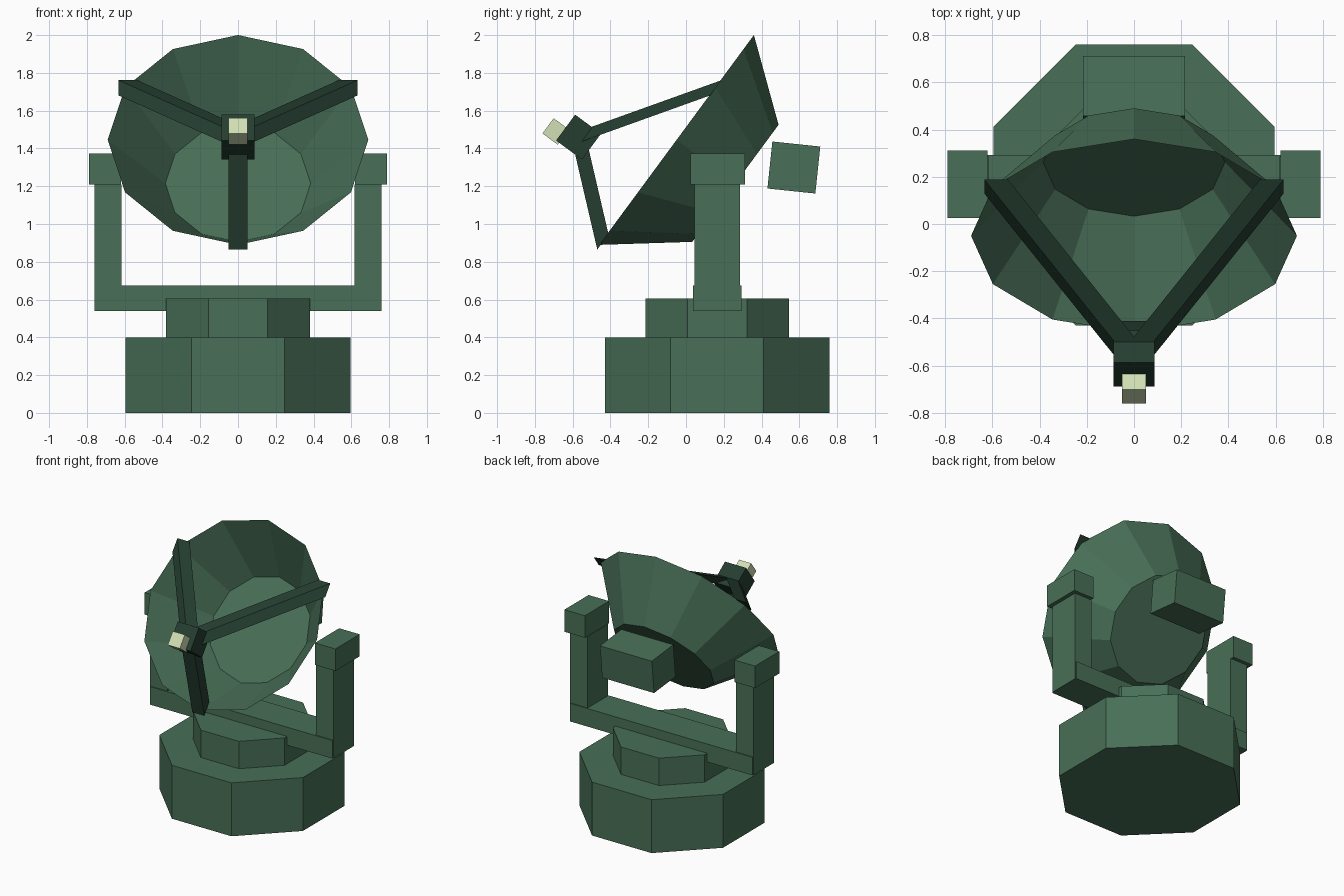
import bpy
import bmesh
import math
from mathutils import Matrix, Vector

default = bpy.data.objects.get("Cube")
if default:
    bpy.data.objects.remove(default, do_unlink=True)


def material(name, rgb):
    mat = bpy.data.materials.new(name)
    mat.use_nodes = True
    mat.diffuse_color = (*rgb, 1)
    mat.node_tree.nodes["Principled BSDF"].inputs["Base Color"].default_value = (*rgb, 1)
    return mat


GREEN = material("army green", (0.065, 0.159, 0.095))
DARK = material("dark green", (0.018, 0.048, 0.03))
CREAM = material("pale cream", (0.64, 0.74, 0.46))

TILT = math.radians(53.6)      # dish plane leans back about x
AXIS_Y = 0.165                 # turning axis of the mount


def finish(name, bm, mat):
    mesh = bpy.data.meshes.new(name)
    bm.to_mesh(mesh)
    bm.free()
    mesh.materials.append(mat)
    obj = bpy.data.objects.new(name, mesh)
    bpy.context.collection.objects.link(obj)
    return obj


def box(name, centre, size, mat=GREEN, tilt=0.0):
    bm = bmesh.new()
    bmesh.ops.create_cube(bm, size=1, matrix=Matrix.Translation(centre)
                          @ Matrix.Rotation(tilt, 4, 'X') @ Matrix.Diagonal((*size, 1)))
    return finish(name, bm, mat)


def octagon(name, apothem, bottom, top):
    radius = apothem / math.cos(math.pi / 8)
    bm = bmesh.new()
    bmesh.ops.create_cone(bm, cap_ends=True, segments=8, radius1=radius, radius2=radius,
                          depth=top - bottom,
                          matrix=Matrix.Translation((0, AXIS_Y, (top + bottom) / 2))
                          @ Matrix.Rotation(math.pi / 8, 4, 'Z'))
    return finish(name, bm, GREEN)


def strut(name, start, end, width=0.1):
    """Beam whose square ends both lie parallel to the dish rim."""
    start, end = Vector(start), Vector(end)
    turn = Matrix.Rotation(TILT, 3, 'X')
    bm = bmesh.new()
    bmesh.ops.create_cube(bm, size=1)
    for v in bm.verts:
        centre = end if v.co.z > 0 else start
        v.co = centre + turn @ Vector((v.co.x * width, v.co.y * width, 0))
    bmesh.ops.recalc_face_normals(bm, faces=bm.faces)
    return finish(name, bm, DARK)


# Base and turntable
octagon("base", 0.595, 0, 0.4)
octagon("turntable", 0.38, 0.4, 0.605)

# Yoke
box("yoke_crossbar", (0, AXIS_Y, 0.607), (1.51, 0.255, 0.135))
for side, s in (("left", 1), ("right", -1)):
    box(f"{side}_yoke_post", (s * 0.688, AXIS_Y, 0.875), (0.145, 0.24, 0.67))
    box(f"{side}_yoke_cap", (s * 0.705, AXIS_Y + 0.003, 1.292), (0.17, 0.287, 0.165))

# Dish: open twelve-sided bowl with a flat back
rim = Vector((0, -0.05, 1.445))
depth = 0.387
tilt = Matrix.Rotation(TILT, 4, 'X')
bm = bmesh.new()
bmesh.ops.create_cone(bm, cap_ends=True, segments=12, radius1=0.385, radius2=0.69, depth=depth)
mouth = [f for f in bm.faces if f.normal.z > 0.9]
bmesh.ops.delete(bm, geom=mouth, context='FACES_ONLY')
bm.transform(Matrix.Translation(rim) @ tilt @ Matrix.Translation((0, 0, -depth / 2)))
finish("dish", bm, GREEN)

# Counterweight behind the dish
box("counterweight", (0, 0.571, 1.299), (0.43, 0.255, 0.25), tilt=math.radians(-6))

# Feed receiver and its three struts
hub = (0, -0.569, 1.46)
box("receiver_block", hub, (0.175, 0.17, 0.17), DARK, TILT)
box("receiver_tip", (0, -0.69, 1.49), (0.1, 0.1, 0.1), CREAM, TILT)
strut("lower_strut", (0, -0.44, 0.905), hub)
for side, s in (("left", 1), ("right", -1)):
    strut(f"{side}_strut", (s * 0.583, 0.158, 1.721), hub)
